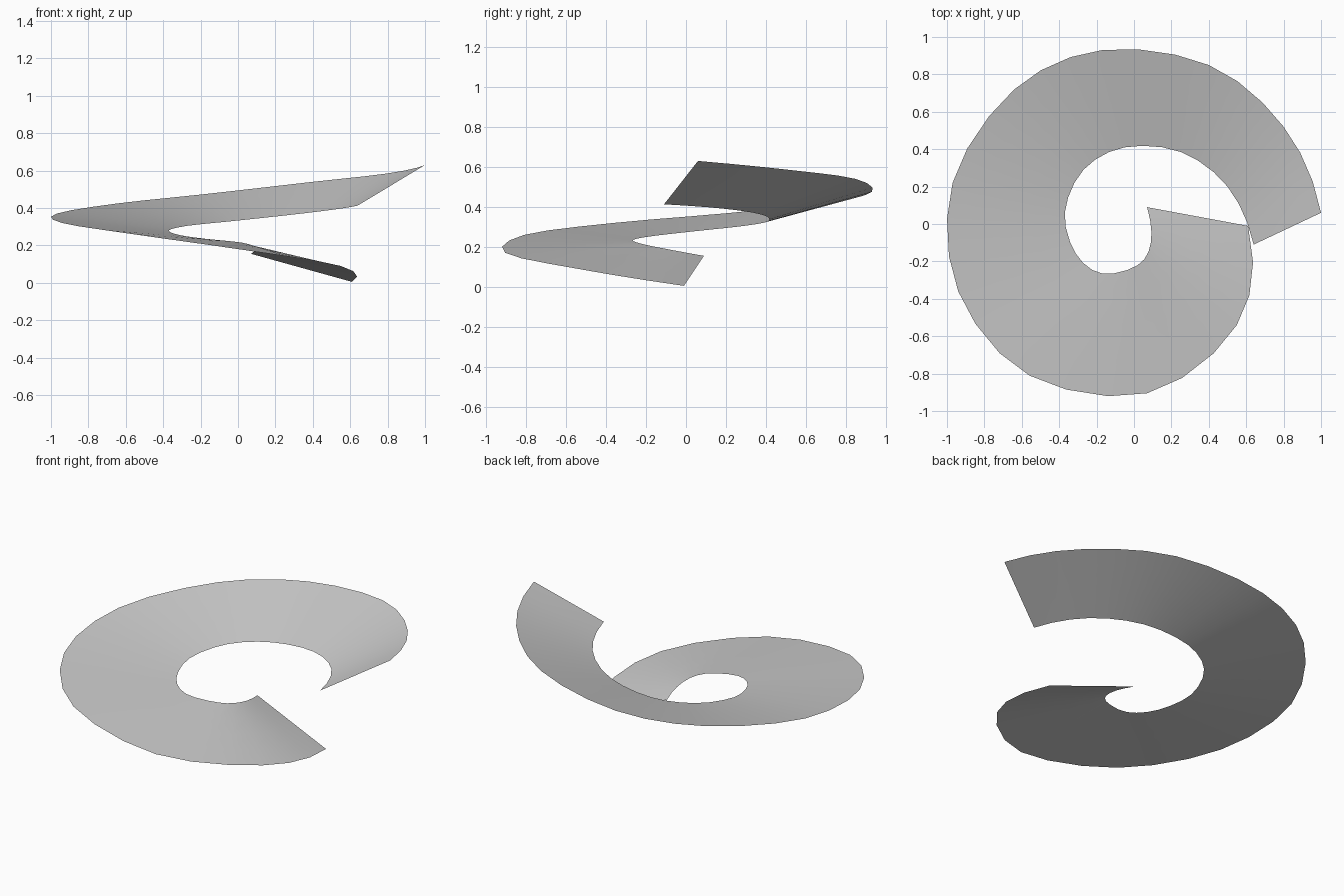
import bpy
from mathutils import Vector

default_cube = bpy.data.objects.get("Cube")
if default_cube:
    bpy.data.objects.remove(default_cube, do_unlink=True)

# Matching guide points along the two rims of the rising ribbon
OUTER_RIM = [(.61, -.01, .005), (.55, -.54, .09), (.07, -.905, .17), (-.56, -.81, .26),
             (-.94, -.36, .32), (-.97, .22, .37), (-.64, .72, .425), (-.17, .93, .475),
             (.4, .85, .54), (.8, .52, .585), (1, .06, .63)]
INNER_RIM = [(.07, .09, .155), (.09, -.1, .19), (.02, -.22, .215), (-.17, -.265, .235),
             (-.31, -.16, .255), (-.37, .06, .28), (-.27, .29, .305), (-.05, .41, .328),
             (.25, .385, .36), (.5, .2, .39), (.64, -.11, .413)]
STEPS = 3   # segments between guide points
ACROSS = 4  # strips across the ribbon


def smooth_path(points):
    """Return a curve through the points, with curved end extensions."""
    guide = [Vector(p) for p in points]
    before = 3 * guide[0] - 3 * guide[1] + guide[2]
    after = 3 * guide[-1] - 3 * guide[-2] + guide[-3]
    guide = [before] + guide + [after]
    path = []
    for previous, start, end, following in zip(guide, guide[1:], guide[2:], guide[3:]):
        leave = (end - previous) / 2
        arrive = (following - start) / 2
        for step in range(STEPS):
            t = step / STEPS
            path.append(start + leave * t
                        + (3 * (end - start) - 2 * leave - arrive) * t ** 2
                        + (2 * (start - end) + leave + arrive) * t ** 3)
    path.append(guide[-2])
    return path


def make_material(name, colour):
    material = bpy.data.materials.new(name)
    material.use_nodes = True
    material.diffuse_color = colour
    material.node_tree.nodes["Principled BSDF"].inputs["Base Color"].default_value = colour
    return material


# Spiral ribbon: straight ribs lofted between the inner and outer rims
inner_path = smooth_path(INNER_RIM)
outer_path = smooth_path(OUTER_RIM)
vertices = [inner.lerp(outer, column / ACROSS)
            for inner, outer in zip(inner_path, outer_path)
            for column in range(ACROSS + 1)]
row_size = ACROSS + 1
faces = []
for row in range(len(inner_path) - 1):
    for column in range(ACROSS):
        corner = row * row_size + column
        faces.append((corner, corner + row_size, corner + row_size + 1, corner + 1))

mesh = bpy.data.meshes.new("spiral_ribbon")
mesh.from_pydata(vertices, [], faces)
mesh.update()
mesh.materials.append(make_material("light grey", (.6, .6, .6, 1)))
ribbon = bpy.data.objects.new("spiral_ribbon", mesh)
bpy.context.collection.objects.link(ribbon)

# Smooth shading along the sheet
bpy.ops.object.select_all(action="DESELECT")
ribbon.select_set(True)
bpy.context.view_layer.objects.active = ribbon
bpy.ops.object.shade_smooth()
